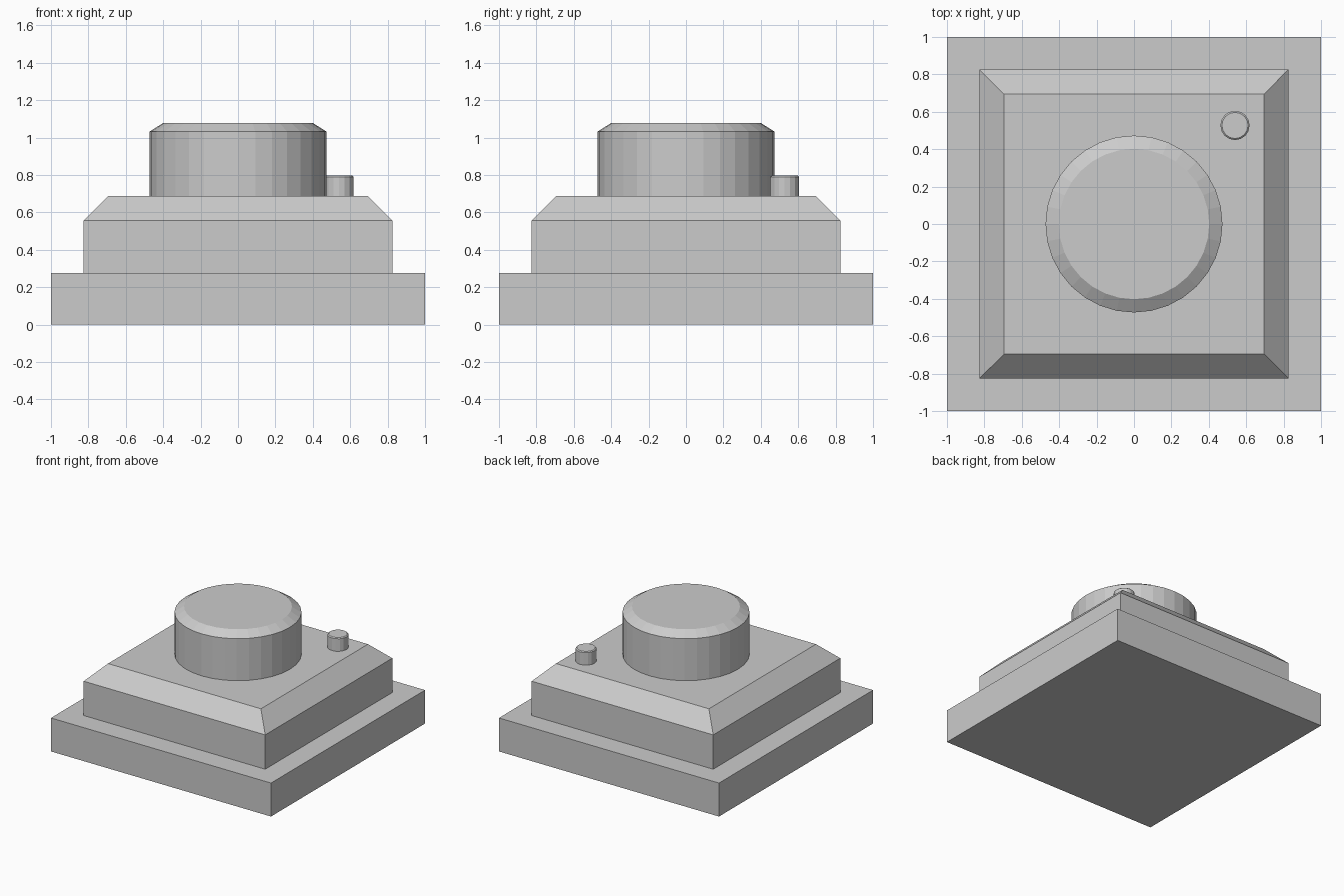
import bpy, bmesh, math

cube = bpy.data.objects.get("Cube")
if cube:
    bpy.data.objects.remove(cube, do_unlink=True)

grey = bpy.data.materials.new("light_grey")
grey.use_nodes = True
colour = (0.6, 0.6, 0.6, 1)
grey.diffuse_color = colour
grey.node_tree.nodes["Principled BSDF"].inputs["Base Color"].default_value = colour


def stack(name, sides, profile, x=0, y=0, turn=0):
    """Solid from stacked regular rings; profile lists (radius, height)."""
    bm = bmesh.new()
    rings = []
    for r, z in profile:
        angles = [turn + math.tau * i / sides for i in range(sides)]
        rings.append([bm.verts.new((x + r * math.cos(a), y + r * math.sin(a), z))
                      for a in angles])
    for low, high in zip(rings, rings[1:]):
        for i in range(sides):
            j = (i + 1) % sides
            bm.faces.new((low[i], low[j], high[j], high[i]))
    bm.faces.new(rings[0][::-1])
    bm.faces.new(rings[-1])
    mesh = bpy.data.meshes.new(name)
    bm.to_mesh(mesh)
    bm.free()
    mesh.materials.append(grey)
    obj = bpy.data.objects.new(name, mesh)
    bpy.context.collection.objects.link(obj)
    return obj


def square(name, profile):
    """Square stack; profile lists (half width, height)."""
    return stack(name, 4, [(h * math.sqrt(2), z) for h, z in profile], turn=math.pi / 4)


# Square plinth and the chamfered housing on it
square("base_plate", [(1, 0), (1, 0.275)])
square("housing", [(0.825, 0.275), (0.825, 0.557), (0.695, 0.687)])

# Large round button with a chamfered rim
stack("button", 32, [(0.473, 0.687), (0.473, 1.032), (0.402, 1.077)])

# Small pin near the back left corner
stack("pin", 16, [(0.078, 0.687), (0.078, 0.79), (0.07, 0.797)], x=0.54, y=0.527)
